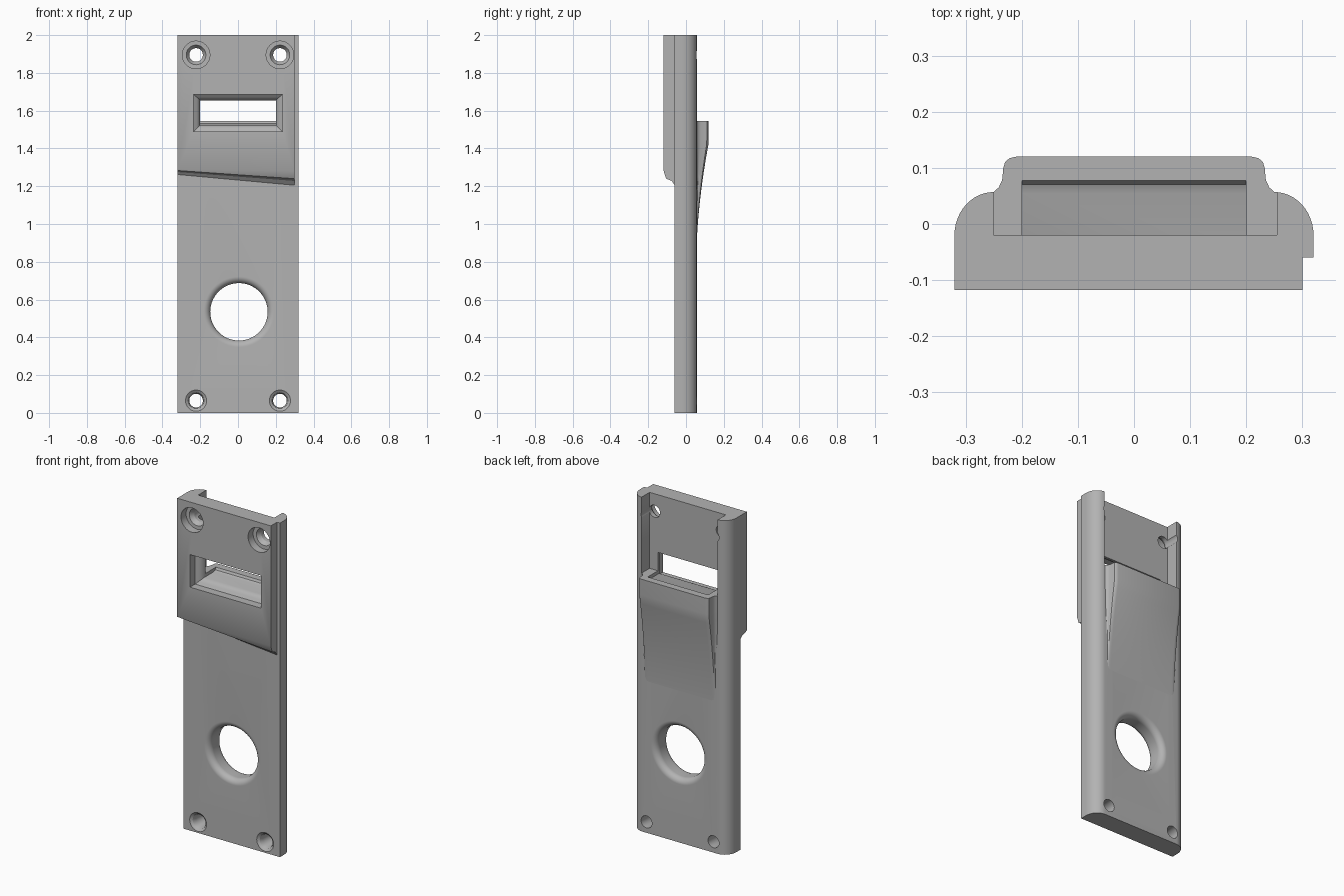
import bpy, bmesh, math

cube = bpy.data.objects.get("Cube")
if cube:
    bpy.data.objects.remove(cube, do_unlink=True)

grey = bpy.data.materials.new("plain grey")
grey.use_nodes = True
grey.diffuse_color = (0.45, 0.45, 0.45, 1)
grey.node_tree.nodes["Principled BSDF"].inputs["Base Color"].default_value = (0.45, 0.45, 0.45, 1)


def loft(name, rings):
    """Skin matching rings of points and cap both ends."""
    bm = bmesh.new()
    rows = [[bm.verts.new(p) for p in ring] for ring in rings]
    n = len(rows[0])
    for a, b in zip(rows, rows[1:]):
        for i in range(n):
            j = (i + 1) % n
            bm.faces.new((a[i], a[j], b[j], b[i]))
    bm.faces.new(rows[0])
    bm.faces.new(rows[-1])
    bmesh.ops.recalc_face_normals(bm, faces=bm.faces)
    mesh = bpy.data.meshes.new(name)
    bm.to_mesh(mesh)
    bm.free()
    obj = bpy.data.objects.new(name, mesh)
    bpy.context.collection.objects.link(obj)
    mesh.materials.append(grey)
    return obj


def box(name, x0, x1, y0, y1, z0, z1):
    return loft(name, [[(x0, y0, z), (x1, y0, z), (x1, y1, z), (x0, y1, z)] for z in (z0, z1)])


def lathe(name, cx, cz, profile, n=48):
    """Round cutter along y from (y, radius) pairs."""
    turn = [2 * math.pi * i / n for i in range(n)]
    return loft(name, [[(cx + r * math.cos(t), y, cz + r * math.sin(t)) for t in turn]
                       for y, r in profile])


FRONT, BACK = -0.06, 0.057

# Main plate with rounded back edges
arc = [math.radians(90 * i / 12) for i in range(13)]
half = [(0.32, FRONT)] + [(0.25 + 0.07 * math.cos(a), -0.02 + (BACK + 0.02) * math.sin(a)) for a in arc]
outline = half + [(-x, y) for x, y in reversed(half)]
plate = loft("back_plate", [[(x, y, z) for x, y in outline] for z in (0, 2)])

# Raised upper block with a slanted, undercut lower edge
left_side = [(FRONT, 2), (-0.118, 2), (-0.118, 1.29), (-0.105, 1.283), (-0.075, 1.275), (FRONT, 1.262)]
right_side = [(FRONT, 2), (-0.118, 2), (-0.118, 1.28), (-0.105, 1.24), (-0.075, 1.228), (FRONT, 1.205)]
block = loft("upper_block", [[(x, y, z) for y, z in side]
                             for x, side in ((-0.32, left_side), (0.30, right_side))])

# Swelling on the back that fades into the plate
flank = [(0.255, 0), (0.25, 0.1), (0.241, 0.22), (0.235, 0.4), (0.233, 0.7),
         (0.23, 0.86), (0.222, 0.96), (0.21, 1)]
section = flank + [(-x, h) for x, h in reversed(flank)]
rings = []
for i in range(25):
    t = i / 24
    rings.append((0.8 + 0.62 * t, 0.06 + 0.92 * t ** 1.8))
rings += [(1.45, 1), (1.545, 1)]
hump = loft("back_swelling", [[(x, 0.05 + 0.07 * h * s, z) for x, h in section] for z, s in rings])

# Cutters: open channel, window, window surround
cutters = [box("channel_cutter", -0.25, 0.255, -0.02, 0.2, 1.545, 2.1)]
window = [(-0.2, 1.655), (-0.2, 1.525), (0.055, 1.525), (0.07, 1.532), (0.08, 1.55), (0.08, 1.655)]
cutters.append(loft("window_cutter", [[(x, y, z) for y, z in window] for x in (-0.2, 0.2)]))
surround = [(-0.2, 0.235, 1.49, 1.685), (-0.07, 0.235, 1.49, 1.685), (-0.055, 0.213, 1.512, 1.667),
            (-0.03, 0.199, 1.526, 1.654)]
cutters.append(loft("surround_cutter", [[(-w, y, a), (w, y, a), (w, y, b), (-w, y, b)]
                                        for y, w, a, b in surround]))

# Cutters: large round opening with softened rims
R, f = 0.152, 0.035
rim = [(f * (1 - math.cos(a)), R + f * (1 - math.sin(a))) for a in arc]
profile = [(-0.1, R + f)] + [(FRONT + d, r) for d, r in rim]
profile += [(BACK - d, r) for d, r in reversed(rim)] + [(0.1, R + f)]
cutters.append(lathe("opening_cutter", 0.005, 0.535, profile, 64))

# Cutters: four screw holes, counterbored above and countersunk below
for x in (-0.222, 0.222):
    cutters.append(lathe("upper_hole_cutter", x, 1.895,
                         [(-0.2, 0.073), (-0.07, 0.073), (-0.069, 0.052), (-0.045, 0.036), (0.2, 0.036)]))
    cutters.append(lathe("lower_hole_cutter", x, 0.065,
                         [(-0.1, 0.056), (FRONT, 0.056), (-0.05, 0.043), (-0.03, 0.036), (0.2, 0.036)]))

# Apply the cuts, then shade
for part, used in ((plate, cutters), (block, cutters[1:3] + [c for c in cutters if "upper_hole" in c.name]),
                   (hump, cutters[1:2])):
    bpy.ops.object.select_all(action="DESELECT")
    part.select_set(True)
    bpy.context.view_layer.objects.active = part
    for cutter in used:
        mod = part.modifiers.new("cut", "BOOLEAN")
        mod.operation = "DIFFERENCE"
        mod.solver = "EXACT"
        mod.object = cutter
        bpy.ops.object.modifier_apply(modifier=mod.name)
    bpy.ops.object.shade_smooth_by_angle(angle=math.radians(30))

for cutter in cutters:
    bpy.data.objects.remove(cutter, do_unlink=True)
